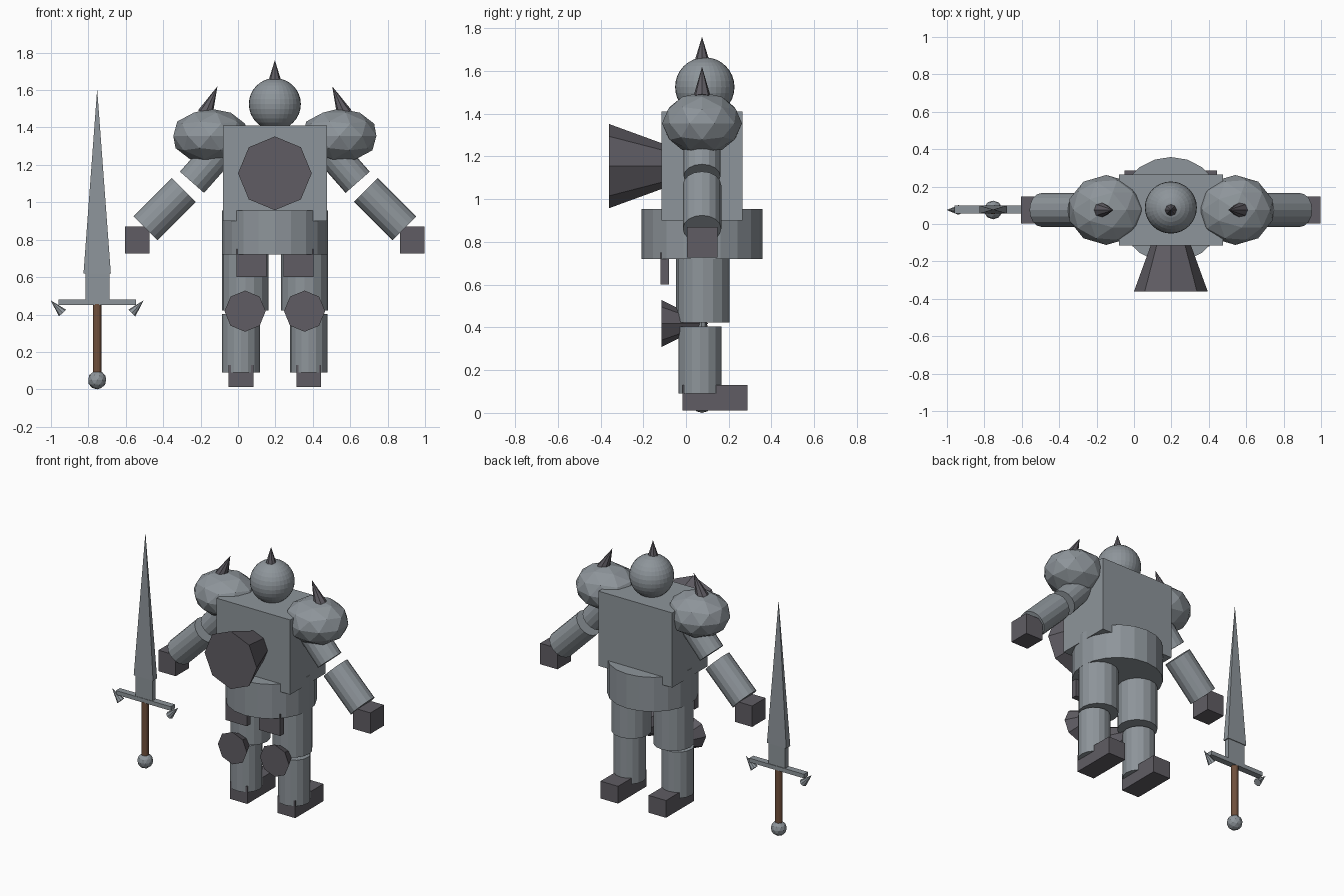
import bpy
from mathutils import Vector

if "Cube" in bpy.data.objects:
    bpy.data.objects.remove(bpy.data.objects["Cube"])


def material(name, rgb):
    m = bpy.data.materials.new(name)
    m.diffuse_color = (*rgb, 1)
    m.use_nodes = True
    m.node_tree.nodes["Principled BSDF"].inputs["Base Color"].default_value = m.diffuse_color
    return m


STEEL = material("steel grey", (0.27, 0.30, 0.325))
DARK = material("dark iron", (0.115, 0.108, 0.125))
BROWN = material("brown leather", (0.16, 0.08, 0.045))
CX, CY = 0.197, 0.075      # body axis


def finish(name, mat):
    ob = bpy.context.object
    ob.name = name
    ob.data.materials.clear()
    ob.data.materials.append(mat)
    return ob


def box(name, lo, hi, mat):
    lo, hi = Vector(lo), Vector(hi)
    bpy.ops.mesh.primitive_cube_add(size=1, location=(lo + hi) / 2)
    ob = finish(name, mat)
    ob.scale = hi - lo
    return ob


def rod(name, a, b, r1, r2, mat, sides=16):
    """Cylinder or cone running from a (radius r1) to b (radius r2)."""
    a, b = Vector(a), Vector(b)
    bpy.ops.mesh.primitive_cone_add(vertices=sides, radius1=r1, radius2=r2,
                                    depth=(b - a).length, location=(a + b) / 2)
    ob = finish(name, mat)
    ob.rotation_mode = 'QUATERNION'
    ob.rotation_quaternion = (b - a).to_track_quat('Z', 'Y')
    return ob


# Head with crest spike
bpy.ops.mesh.primitive_uv_sphere_add(segments=32, ring_count=16, radius=0.139,
                                     location=(CX, 0.088, 1.525))
finish("head", STEEL)
rod("head_spike", (CX, CY, 1.64), (CX, CY, 1.76), 0.037, 0, DARK, 8)

# Torso, chest boss and waist
box("torso", (-0.081, -0.115, 0.90), (0.475, 0.265, 1.41), STEEL)
rod("chest_boss", (CX, -0.36, 1.155), (CX, 0.18, 1.155), 0.197, 0, DARK, 8)
rod("waist", (CX, CY, 0.72), (CX, CY, 0.955), 0.283, 0.283, STEEL, 20)

# Limbs, mirrored about the body axis
for side, s in (("left", -1), ("right", 1)):
    def p(dx, y, z):
        return (CX + s * dx, y, z)

    def side_box(name, x1, x2, y1, y2, z1, z2, mat):
        xs = sorted((CX + s * x1, CX + s * x2))
        box(side + "_" + name, (xs[0], y1, z1), (xs[1], y2, z2), mat)

    # Shoulder guard with spike
    bpy.ops.mesh.primitive_ico_sphere_add(subdivisions=2, radius=1,
                                          location=p(0.345, CY, 1.355))
    guard = finish(side + "_shoulder_guard", STEEL)
    guard.scale = (0.208, 0.187, 0.146)
    rod(side + "_shoulder_spike", p(0.372, CY, 1.475), p(0.307, CY, 1.62),
        0.042, 0, DARK, 8)

    # Arm
    rod(side + "_upper_arm", p(0.22, CY, 1.36), p(0.443, CY, 1.107),
        0.086, 0.086, STEEL)
    rod(side + "_forearm", p(0.487, CY, 1.066), p(0.692, CY, 0.861),
        0.09, 0.09, STEEL)
    side_box("hand", 0.67, 0.80, 0.004, 0.148, 0.727, 0.87, DARK)

    # Leg
    side_box("hip_plate", 0.045, 0.206, -0.12, -0.08, 0.60, 0.75, DARK)
    rod(side + "_thigh", p(0.158, 0.079, 0.422), p(0.158, 0.079, 0.76),
        0.125, 0.125, STEEL)
    rod(side + "_knee_joint", p(0.158, 0.072, 0.39), p(0.158, 0.072, 0.44),
        0.024, 0.024, STEEL, 8)
    rod(side + "_knee_boss", p(0.159, -0.115, 0.418), p(0.159, 0.105, 0.418),
        0.11, 0, DARK, 8)
    rod(side + "_shin", p(0.181, 0.066, 0.09), p(0.181, 0.066, 0.404),
        0.101, 0.101, STEEL)
    side_box("foot", 0.115, 0.247, -0.017, 0.287, 0.012, 0.13, DARK)

# Sword
SX = -0.753
bpy.ops.mesh.primitive_ico_sphere_add(subdivisions=2, radius=0.05,
                                      location=(SX, CY, 0.05))
finish("sword_pommel", STEEL)
rod("sword_grip", (SX, CY, 0.08), (SX, CY, 0.455), 0.023, 0.023, BROWN)
box("sword_crossguard", (-0.96, 0.055, 0.452), (-0.546, 0.098, 0.48), STEEL)
box("sword_blade_base", (-0.815, 0.058, 0.48), (-0.688, 0.094, 0.625), STEEL)
bpy.ops.mesh.primitive_cone_add(vertices=4, radius1=2 ** 0.5, radius2=0, depth=1,
                                rotation=(0, 0, 0.785398))
blade = finish("sword_blade", STEEL)
bpy.ops.object.transform_apply(rotation=True)
blade.location = (SX, CY + 0.002, 1.113)
blade.scale = (0.073, 0.022, 0.985)
for side, s in (("left", -1), ("right", 1)):
    rod(side + "_guard_tip", (SX + s * 0.185, CY, 0.408),
        (SX + s * 0.249, CY, 0.476), 0.026, 0, STEEL, 8)
